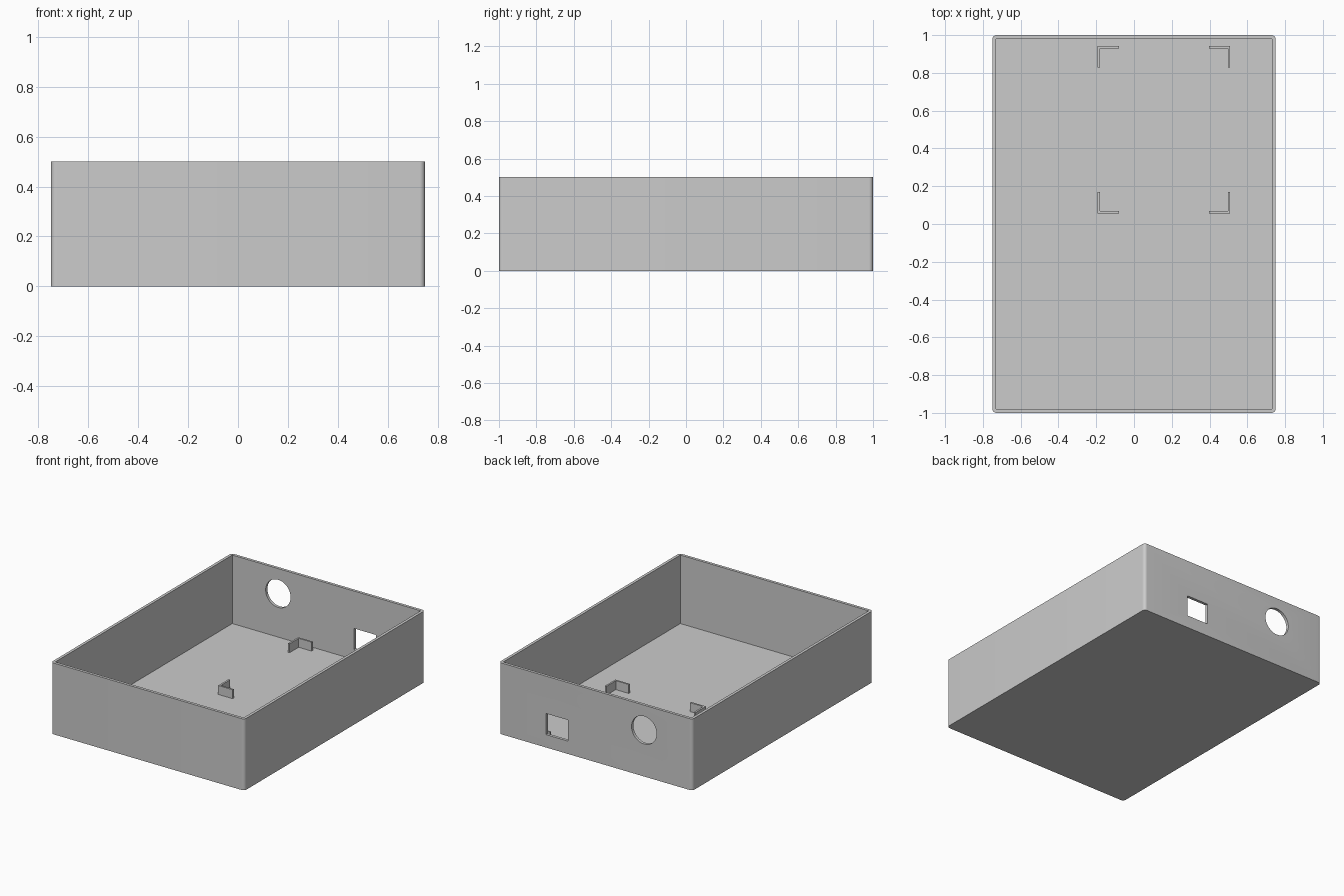
import bpy
import bmesh
from math import pi, radians
from mathutils import Matrix, Vector

if "Cube" in bpy.data.objects:
    bpy.data.objects.remove(bpy.data.objects["Cube"], do_unlink=True)

WIDTH, DEPTH, HEIGHT = 1.5, 2.0, 0.5
WALL = 0.02
RADIUS = 0.022

grey = bpy.data.materials.new("light grey plastic")
grey.use_nodes = True
grey.diffuse_color = (0.6, 0.6, 0.6, 1)
grey.node_tree.nodes["Principled BSDF"].inputs["Base Color"].default_value = grey.diffuse_color


def make_object(name, bm):
    mesh = bpy.data.meshes.new(name)
    bm.to_mesh(mesh)
    bm.free()
    mesh.materials.append(grey)
    obj = bpy.data.objects.new(name, mesh)
    bpy.context.collection.objects.link(obj)
    return obj


def box_mesh(low, high):
    low, high = Vector(low), Vector(high)
    bm = bmesh.new()
    bmesh.ops.create_cube(bm, size=1, matrix=Matrix.Translation((low + high) / 2)
                          @ Matrix.Diagonal((*(high - low), 1)))
    return bm


def subtract(target, cutter):
    cutter.hide_render = True
    mod = target.modifiers.new(cutter.name, "BOOLEAN")
    mod.operation = "DIFFERENCE"
    mod.solver = "EXACT"
    mod.object = cutter
    bpy.context.view_layer.objects.active = target
    bpy.ops.object.modifier_apply(modifier=mod.name)
    bpy.data.objects.remove(cutter, do_unlink=True)


# Outer block with rounded upright corners
x, y = WIDTH / 2, DEPTH / 2
bm = box_mesh((-x, -y, 0), (x, y, HEIGHT))
uprights = [e for e in bm.edges if abs(e.verts[0].co.z - e.verts[1].co.z) > 0.1]
bmesh.ops.bevel(bm, geom=uprights, offset=RADIUS, segments=8, profile=0.5, affect="EDGES")
case = make_object("open_case", bm)

# Hollow inside, open at the top
subtract(case, make_object("cavity_cutter", box_mesh(
    (WALL - x, WALL - y, WALL), (x - WALL, y - WALL, HEIGHT + 0.1))))

# Square and round openings in the back wall
subtract(case, make_object("square_cutter", box_mesh(
    (0.213, y - 0.1, 0.09), (0.385, y + 0.1, 0.238))))
bm = bmesh.new()
bmesh.ops.create_cone(bm, cap_ends=True, segments=64, radius1=0.097, radius2=0.097, depth=0.2,
                      matrix=Matrix.Translation((-0.375, y, 0.325)) @ Matrix.Rotation(pi / 2, 4, "X"))
subtract(case, make_object("round_cutter", bm))

bpy.ops.object.select_all(action="DESELECT")
case.select_set(True)
bpy.context.view_layer.objects.active = case
bpy.ops.object.shade_smooth_by_angle(angle=radians(30))

# Four L-shaped brackets standing on the floor, corners pointing outwards
CENTRE = Vector((0.158, 0.499))
HALF = Vector((0.351, 0.443))
ARM, THICK, TALL = 0.113, 0.0125, 0.0625
for side, sx in (("right", -1), ("left", 1)):
    for end, sy in (("front", -1), ("back", 1)):
        bm = bmesh.new()
        outline = [(0, 0), (ARM, 0), (ARM, THICK), (THICK, THICK), (THICK, ARM), (0, ARM)]
        verts = [bm.verts.new((CENTRE.x + sx * (HALF.x - u), CENTRE.y + sy * (HALF.y - v), WALL))
                 for u, v in outline]
        base = bm.faces.new(verts)
        top = bmesh.ops.extrude_face_region(bm, geom=[base], use_keep_orig=True)["geom"]
        bmesh.ops.translate(bm, vec=(0, 0, TALL),
                            verts=[g for g in top if isinstance(g, bmesh.types.BMVert)])
        bmesh.ops.recalc_face_normals(bm, faces=bm.faces)
        make_object(f"{end}_{side}_bracket", bm)
